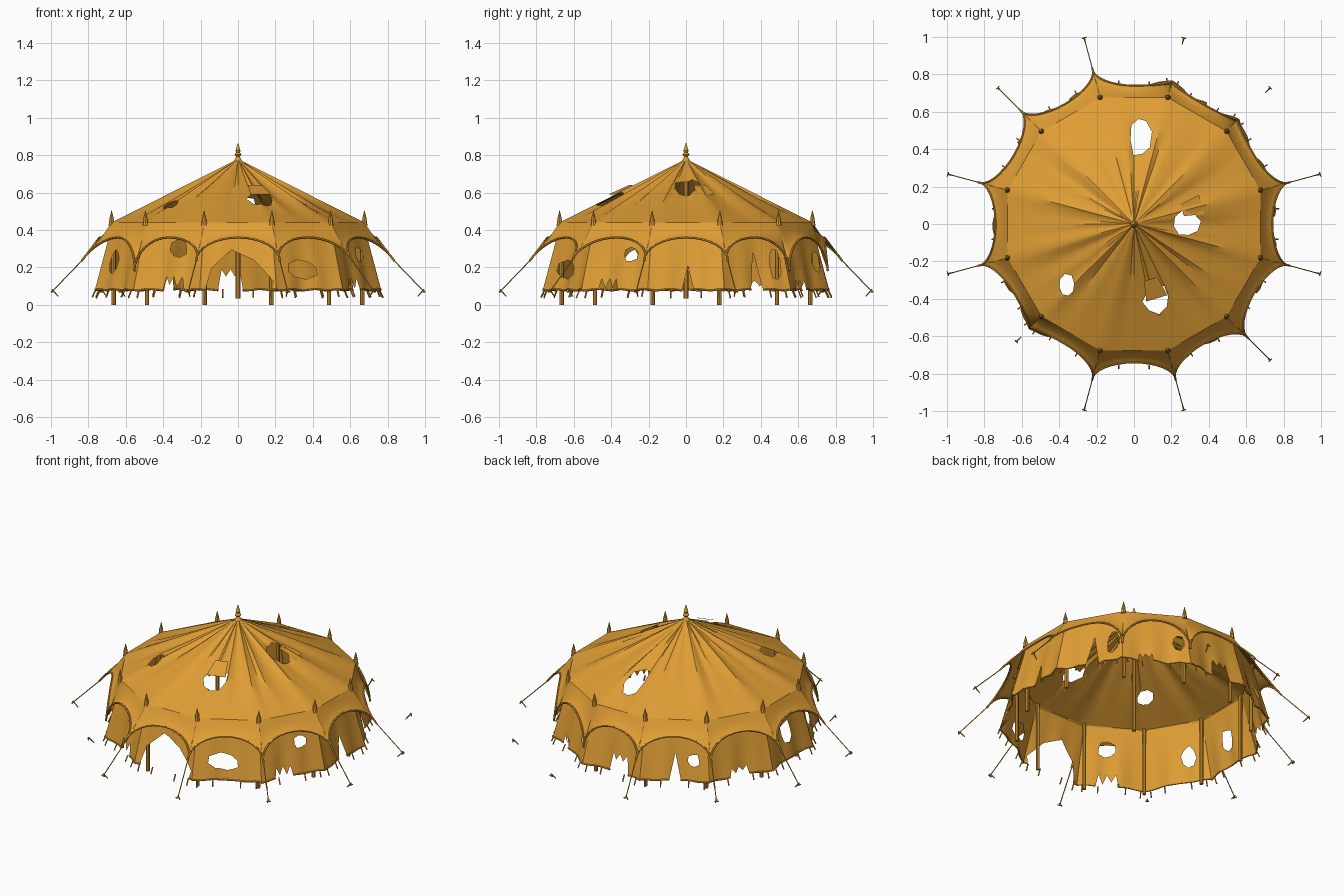
import bpy, bmesh, random
from math import sin, cos, pi, radians
from mathutils import Vector, Matrix

random.seed(4)
cube = bpy.data.objects.get("Cube")
if cube:
    bpy.data.objects.remove(cube)

canvas = bpy.data.materials.new("ochre canvas")
canvas.use_nodes = True
canvas.diffuse_color = (0.74, 0.34, 0.035, 1)
canvas.node_tree.nodes["Principled BSDF"].inputs["Base Color"].default_value = canvas.diffuse_color

RING, RING_Z, PEAK_Z, HEM_Z = 0.7, 0.44, 0.78, 0.08
HALF = pi / 12
RING_DEPTH, RING_SIDE = RING * cos(HALF), RING * sin(HALF)
PANELS = range(0, 360, 30)
CORNERS = [angle + 15 for angle in PANELS]
FALLEN = (45, 75, 225)


def spin(angle):
    return Matrix.Rotation(radians(angle), 4, 'Z')


def polar(radius, angle, height):
    return spin(angle) @ Vector((radius, 0, height))


def finish(name, bm):
    bmesh.ops.remove_doubles(bm, verts=bm.verts, dist=0.0002)
    mesh = bpy.data.meshes.new(name)
    bm.to_mesh(mesh)
    bm.free()
    mesh.materials.append(canvas)
    ob = bpy.data.objects.new(name, mesh)
    bpy.context.collection.objects.link(ob)
    bpy.ops.object.select_all(action='DESELECT')
    ob.select_set(True)
    bpy.context.view_layer.objects.active = ob
    bpy.ops.object.shade_smooth_by_angle(angle=radians(35))


def rod(bm, start, end, radius, end_radius=None, sides=6):
    start, end = Vector(start), Vector(end)
    axis = end - start
    turn = axis.to_track_quat('Z', 'Y').to_matrix().to_4x4()
    bmesh.ops.create_cone(bm, cap_ends=True, segments=sides, radius1=radius,
                          radius2=radius if end_radius is None else end_radius,
                          depth=axis.length, matrix=Matrix.Translation((start + end) / 2) @ turn)


def sheet(bm, func, cols, rows):
    """Grid of quads from func(t, s), t in -1..1 across, s in 0..1 down."""
    grid = [[bm.verts.new(func(2 * i / cols - 1, j / rows)) for i in range(cols + 1)]
            for j in range(rows + 1)]
    for upper, lower in zip(grid, grid[1:]):
        for i in range(cols):
            bm.faces.new((upper[i], lower[i], lower[i + 1], upper[i + 1]))


def hole(x, y, width, height):
    """Rough-edged opening around a centre."""
    points = []
    for i in range(8):
        size = random.uniform(0.42, 0.56)
        points.append((x + width * size * cos(i * pi / 4 + 0.2),
                       y + height * size * sin(i * pi / 4 + 0.2)))
    return points


def slit(x, width, top):
    """Rip running up from the hem, with one tooth if narrow and several if wide."""
    teeth = 1 if width < 0.12 else 3
    points = [(x - width / 2, 0)]
    for i in range(1, teeth * 2):
        dip = 1 if i % 2 else random.uniform(0.6, 0.8)
        points.append((x + width * (i / teeth - 1) * 0.45, top * dip))
    return points + [(x + width / 2, 0)]


def inside(u, v, poly):
    hit = False
    for a, b in zip(poly, poly[1:] + poly[:1]):
        if (a[1] > v) != (b[1] > v) and u < (b[0] - a[0]) * (v - a[1]) / (b[1] - a[1]) + a[0]:
            hit = not hit
    return hit


def tear(bm, poly, u, v):
    """Cut a polygon, given on axes u and v, out of a sheet."""
    def near(face):
        return all(min(w.co[k] for w in face.verts) <= max(p[i] for p in poly) and
                   max(w.co[k] for w in face.verts) >= min(p[i] for p in poly)
                   for i, k in enumerate((u, v)))
    for a, b in zip(poly, poly[1:] + poly[:1]):
        point, normal = Vector((0, 0, 0)), Vector((0, 0, 0))
        point[u], point[v] = a
        normal[u], normal[v] = b[1] - a[1], a[0] - b[0]
        faces = [f for f in bm.faces if near(f)]
        edges = {e for f in faces for e in f.edges}
        verts = {w for f in faces for w in f.verts}
        bmesh.ops.bisect_plane(bm, geom=faces + list(edges) + list(verts),
                               plane_co=point, plane_no=normal.normalized(), dist=0.00001)
    centres = [(f, f.calc_center_median()) for f in bm.faces]
    gone = [f for f, c in centres if inside(c[u], c[v], poly)]
    bmesh.ops.delete(bm, geom=gone, context='FACES')


# Roof: twelve slack panels, wrinkled towards the peak, with four holes
roof = bmesh.new()
for angle in PANELS:
    folds = [random.uniform(-0.022, -0.002) for _ in range(9)]

    def roof_point(t, s):
        sag = folds[round((t + 1) * 4)] * sin(pi * s) * (1 - t ** 4)
        height = PEAK_Z + (RING_Z - PEAK_Z) * s + sag
        return spin(angle) @ Vector((RING_DEPTH * s, RING_SIDE * t * s, height))
    sheet(roof, roof_point, 8, 8)
bmesh.ops.remove_doubles(roof, verts=roof.verts, dist=0.0002)
for spot in ((0.035, 0.47, 0.12, 0.22), (0.28, 0, 0.15, 0.14),
             (-0.36, -0.33, 0.09, 0.12), (0.12, -0.4, 0.14, 0.15)):
    tear(roof, hole(*spot), 0, 1)
finish("roof", roof)

# Torn flaps folded up beside two roof holes
flaps = bmesh.new()
for angle, radius in ((-73, 0.36), (16, 0.32)):
    outline = [(0.06, -8, 0.59), (0.06, 8, 0.59), (-0.05, 7, 0.64), (-0.05, -7, 0.64)]
    flaps.faces.new([flaps.verts.new(polar(radius + out, angle + turn, z))
                     for out, turn, z in outline])
finish("roof_flaps", flaps)


# Eaves: scalloped skirt pulled out to the guy points, slumped where a rope is lost
def tip(angle):
    return (0.785, 0.18) if angle % 360 in FALLEN else (0.865, 0.235)


eaves, trim = bmesh.new(), bmesh.new()
for angle in PANELS:
    def edge_point(t):
        radius, height = tip(angle + (15 if t > 0 else -15))
        pull = 1 - cos(t * pi / 2)
        return Vector((0.74 + (radius * cos(HALF) - 0.74) * pull,
                       radius * sin(HALF) * sin(t * pi / 2), 0.36 + (height - 0.36) * pull))

    def eave_point(t, s):
        top = Vector((RING_DEPTH, RING_SIDE * sin(t * pi / 2), RING_Z))
        point = top.lerp(edge_point(t), s)
        point.z -= 0.012 * sin(pi * s)
        return spin(angle) @ point
    sheet(eaves, eave_point, 16, 4)
    path = [eave_point(i / 8 - 1, 1) for i in range(17)]
    for start, end in zip(path, path[1:]):
        rod(trim, start, end, 0.006)
finish("eaves", eaves)
finish("eave_trim", trim)

# Wall damage by panel angle: holes are across, height, width, depth; slits across, width, top
HOLES = {
    270: (0, 0.08, 0.36, 0.44), 300: (-0.02, 0.19, 0.19, 0.1), 330: (0.07, 0.27, 0.08, 0.08),
    30: (0.13, 0.22, 0.07, 0.16), 60: (0.14, 0.23, 0.07, 0.11), 120: (0.11, 0.2, 0.07, 0.08),
    180: (0, 0.24, 0.1, 0.13), 210: (-0.08, 0.23, 0.09, 0.13), 240: (0.04, 0.3, 0.11, 0.1),
}
SLITS = {
    0: (0.01, 0.1, 0.21), 30: (0.01, 0.11, 0.28), 60: (-0.06, 0.12, 0.13), 90: (0.04, 0.16, 0.19),
    120: (0, 0.1, 0.24), 150: (0, 0.17, 0.13), 240: (0.03, 0.17, 0.15), 330: (-0.05, 0.15, 0.14),
}

# Walls, flaring to a hem cord and pegged below it
hem, wall_pegs = bmesh.new(), bmesh.new()
for angle in PANELS:
    phase = random.uniform(0, 6)

    def wall_point(t, s):
        billow = 0.01 * (1 - t * t) * sin(7 * t + phase)
        depth = RING_DEPTH - 0.004 + (0.072 + 0.02 * t * t + billow) * s
        height = RING_Z + (HEM_Z - RING_Z + 0.004 * sin(9 * t + phase)) * s
        return Vector((depth, (RING_SIDE + 0.024 * s) * t, height - 0.01 * (1 - s)))
    wall = bmesh.new()
    sheet(wall, wall_point, 12, 6)
    if angle in HOLES:
        tear(wall, hole(*HOLES[angle]), 1, 2)
    if angle in SLITS:
        tear(wall, slit(*SLITS[angle]), 1, 2)
    wall.transform(spin(angle))
    for edge in wall.edges:
        ends = [v.co for v in edge.verts]
        if edge.is_boundary and max(p.z for p in ends) < HEM_Z + 0.015:
            rod(hem, *ends, 0.005)
    finish("wall_panel_%d" % angle, wall)
    for t in (-0.85, -0.4, 0.4, 0.85):
        foot = wall_point(t, 1)
        rod(wall_pegs, spin(angle) @ foot, spin(angle) @ (foot + Vector((0.018, 0, -0.04))), 0.004)
finish("wall_hem", hem)
finish("wall_pegs", wall_pegs)

# Poles with pointed finials, and the taller centre pole
poles, finials = bmesh.new(), bmesh.new()
for angle in CORNERS:
    rod(poles, polar(RING - 0.012, angle, 0), polar(RING - 0.012, angle, RING_Z), 0.011, sides=8)
    rod(finials, polar(RING, angle, 0.425), polar(RING, angle, 0.455), 0.016, 0.011, 8)
    rod(finials, polar(RING, angle, 0.455), polar(RING, angle, 0.505), 0.013, 0.001, 8)
rod(poles, (0, 0, 0.035), (0, 0, PEAK_Z), 0.013, sides=10)
profile = [(0.024, 0.765), (0.01, 0.792), (0.019, 0.803), (0.01, 0.815),
           (0.014, 0.824), (0.001, 0.865)]
for (radius, low), (end_radius, high) in zip(profile, profile[1:]):
    rod(finials, (0, 0, low), (0, 0, high), radius, end_radius, 10)
finish("poles", poles)
finish("finials", finials)

# Guy ropes and their stakes; one loose stake lies near the wall
ropes, stakes = bmesh.new(), bmesh.new()
for angle in CORNERS:
    reach = 0.89 if angle == 225 else 1.03
    rod(stakes, polar(reach, angle, 0.082), polar(reach - 0.035, angle, 0.045), 0.005, 0.003)
    rod(stakes, polar(reach, angle - 0.7, 0.07), polar(reach, angle + 0.7, 0.07), 0.004)
    if angle not in FALLEN:
        radius, height = tip(angle)
        rod(ropes, polar(radius, angle, height), polar(reach, angle, 0.07), 0.003)
finish("guy_ropes", ropes)
finish("stakes", stakes)
